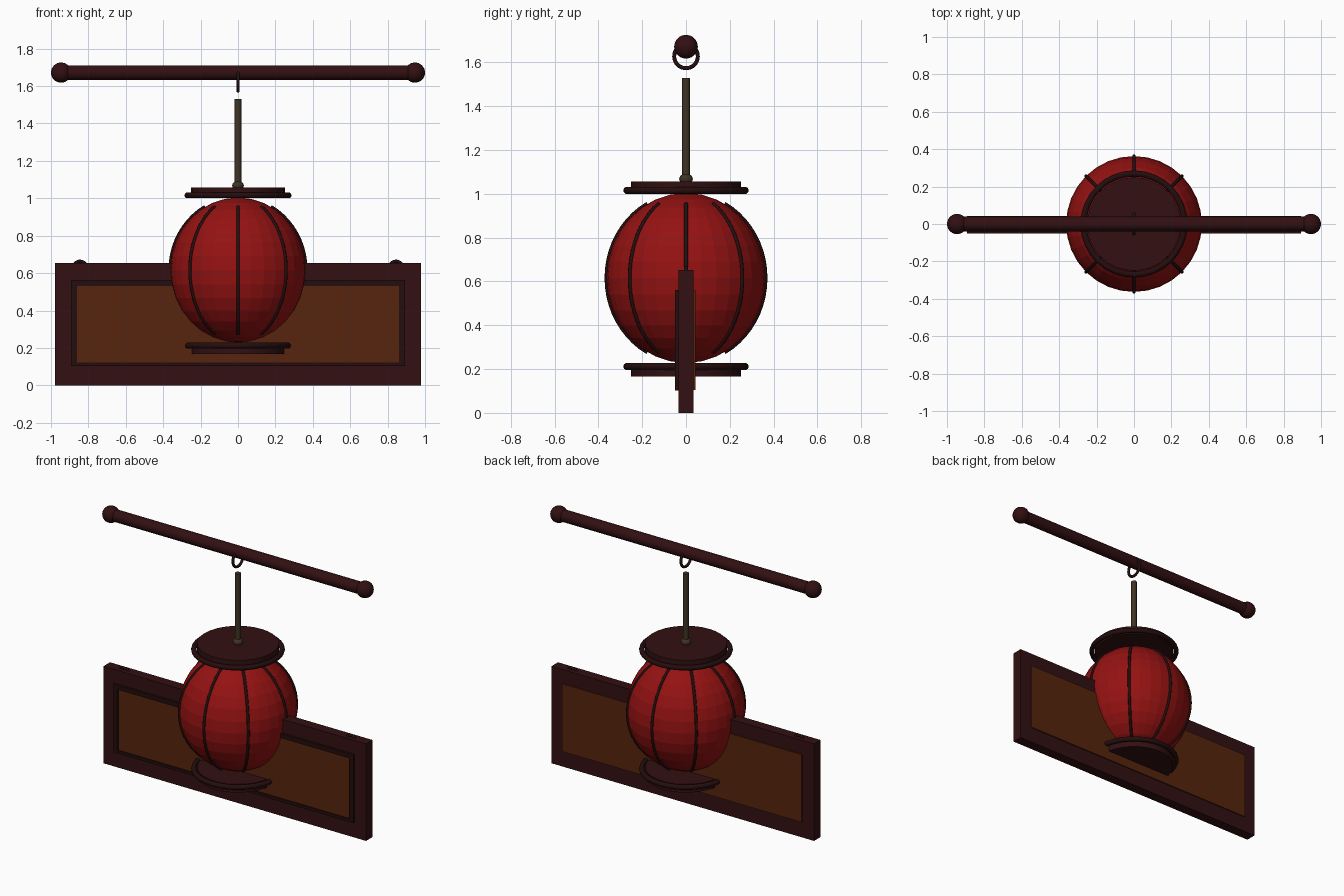
import bpy
from math import sin, cos, pi, radians

cube = bpy.data.objects.get("Cube")
if cube:
    bpy.data.objects.remove(cube, do_unlink=True)


def material(name, rgb):
    m = bpy.data.materials.new(name)
    m.use_nodes = True
    m.diffuse_color = (*rgb, 1)
    m.node_tree.nodes["Principled BSDF"].inputs["Base Color"].default_value = (*rgb, 1)
    return m


WOOD = material("dark wood", (0.032, 0.005, 0.006))
TRIM = material("dark trim", (0.018, 0.004, 0.004))
RED = material("lantern red", (0.30, 0.006, 0.006))
PANEL = material("panel brown", (0.095, 0.018, 0.004))
CORD = material("cord olive", (0.05, 0.035, 0.018))


def finish(name, mat, smooth=False):
    ob = bpy.context.object
    ob.name = name
    ob.data.materials.append(mat)
    if smooth:
        bpy.ops.object.shade_smooth_by_angle(angle=radians(40))
    return ob


def box(name, mat, x, y, z):
    """Box from three (low, high) ranges."""
    bpy.ops.mesh.primitive_cube_add(size=1, location=[(a + b) / 2 for a, b in (x, y, z)])
    bpy.context.object.scale = [b - a for a, b in (x, y, z)]
    return finish(name, mat)


def cylinder(name, mat, r, length, loc, rot=(0, 0, 0), sides=32):
    bpy.ops.mesh.primitive_cylinder_add(vertices=sides, radius=r, depth=length,
                                        location=loc, rotation=rot)
    return finish(name, mat, True)


def ball(name, mat, loc, scale, seg=24, rings=16, smooth=True):
    bpy.ops.mesh.primitive_uv_sphere_add(segments=seg, ring_count=rings, radius=1, location=loc)
    bpy.context.object.scale = scale
    return finish(name, mat, smooth)


def ring(name, mat, major, minor, loc, rot=(0, 0, 0)):
    bpy.ops.mesh.primitive_torus_add(major_radius=major, minor_radius=minor, major_segments=32,
                                     minor_segments=10, location=loc, rotation=rot)
    return finish(name, mat, True)


# Hanging rod with end balls and hook ring
ROD_Z = 1.672
cylinder("rod", WOOD, 0.039, 1.89, (0, 0, ROD_Z), (0, pi / 2, 0), 24)
for side, s in (("left", 1), ("right", -1)):
    ball(f"rod_end_{side}", WOOD, (s * 0.946, 0, ROD_Z), (0.054,) * 3)
ring("hook_ring", TRIM, 0.054, 0.009, (0, 0, 1.628), (0, pi / 2, 0))

# Cord and knot
cylinder("cord", CORD, 0.018, 0.47, (0, 0, 1.295), sides=12)
ball("cord_knot", CORD, (0, 0, 1.068), (0.031, 0.031, 0.025))

# Faceted lantern body
MID, RX, RZ = 0.616, 0.363, 0.388
ball("lantern_body", RED, (0, 0, MID), (RX, RX, RZ), 32, 16, False)

# Eight ribs bent along the body
for i in range(8):
    a = i * pi / 4
    curve = bpy.data.curves.new(f"rib_{i + 1}", "CURVE")
    curve.dimensions = "3D"
    curve.bevel_depth = 0.009
    curve.bevel_resolution = 2
    curve.use_fill_caps = True
    spline = curve.splines.new("POLY")
    n = 20
    spline.points.add(n)
    for k, p in enumerate(spline.points):
        t = radians(-61 + 122 * k / n)
        r = RX * cos(t)
        p.co = (r * cos(a), r * sin(a), MID + RZ * sin(t), 1)
    curve.materials.append(TRIM)
    bpy.context.collection.objects.link(bpy.data.objects.new(f"rib_{i + 1}", curve))

# Caps above and below, each a disc with a rolled rim
for name, s in (("top", 1), ("bottom", -1)):
    cylinder(f"{name}_cap", WOOD, 0.25, 0.056, (0, 0, MID - 0.004 + s * 0.417))
    ring(f"{name}_cap_rim", TRIM, 0.27, 0.0165, (0, 0, MID - 0.002 + s * 0.402))

# Sign board with inset panel
box("board", WOOD, (-0.978, 0.978), (-0.035, 0.035), (0, 0.653))
box("board_panel", PANEL, (-0.892, 0.892), (-0.042, 0.043), (0.105, 0.56))

# Raised border on the front of the panel
front = (-0.05, -0.03)
for name, z in (("lower", (0.103, 0.123)), ("upper", (0.532, 0.562))):
    box(f"border_{name}", TRIM, (-0.894, 0.894), front, z)
for side, s in (("left", 1), ("right", -1)):
    x = sorted((s * 0.862, s * 0.894))
    box(f"border_{side}", TRIM, x, front, (0.103, 0.562))
    # Hanging loops set into the top edge
    ring(f"board_loop_{side}", TRIM, 0.036, 0.009, (s * 0.845, 0, 0.627), (pi / 2, 0, 0))
